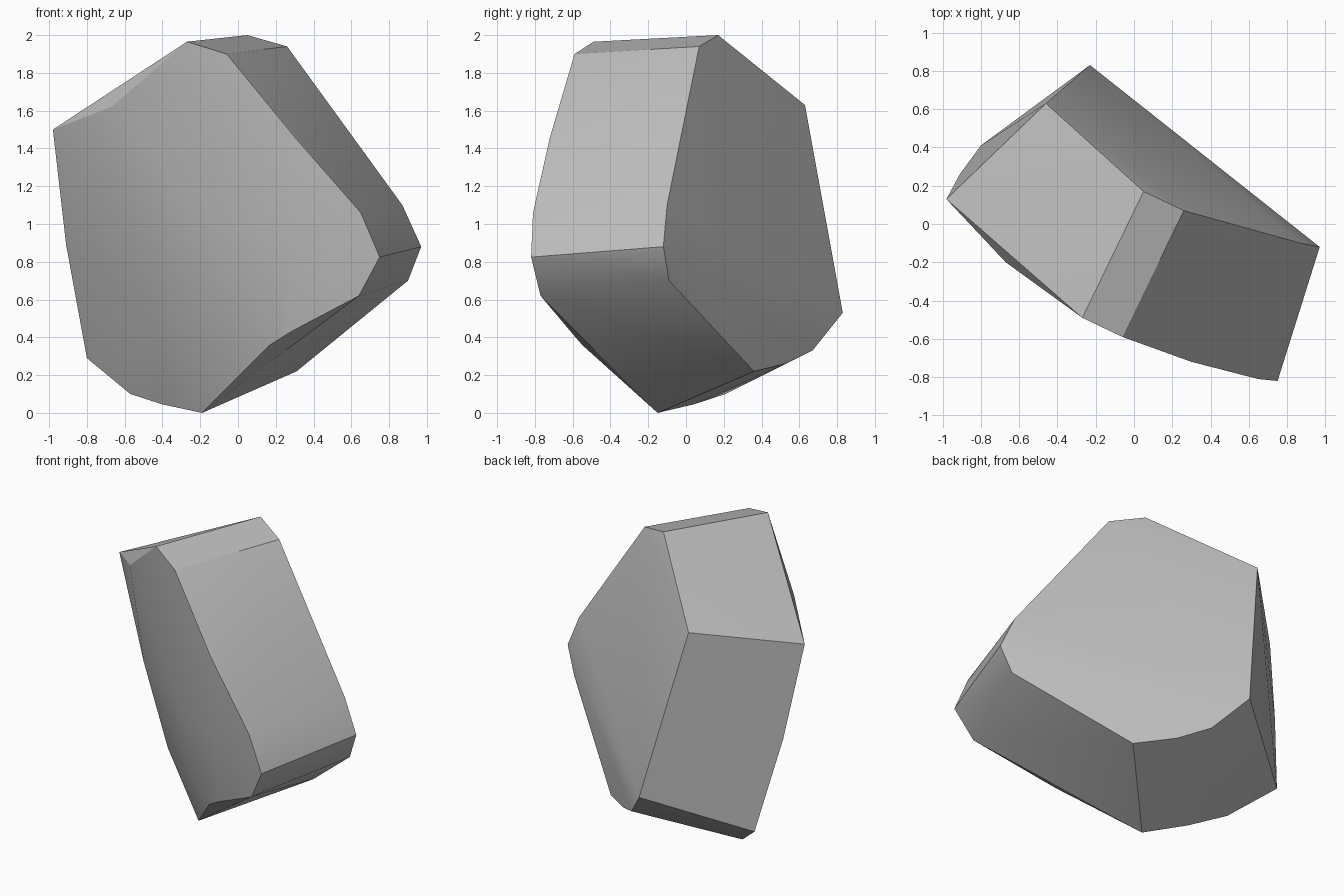
import bpy
import bmesh
import math
from mathutils import Vector

default_cube = bpy.data.objects.get("Cube")
if default_cube:
    bpy.data.objects.remove(default_cube, do_unlink=True)


def make_material(name, color):
    material = bpy.data.materials.new(name)
    material.use_nodes = True
    material.diffuse_color = color
    shader = material.node_tree.nodes["Principled BSDF"]
    shader.inputs["Base Color"].default_value = color
    shader.inputs["Roughness"].default_value = 0.9
    return material


def hull_object(name, points, material, crease_angle):
    """Wrap a cloud of corner points in a clean convex boulder."""
    mesh = bpy.data.meshes.new(name)
    obj = bpy.data.objects.new(name, mesh)
    bpy.context.collection.objects.link(obj)
    bm = bmesh.new()
    for point in points:
        bm.verts.new(Vector(point))
    result = bmesh.ops.convex_hull(bm, input=bm.verts)
    spare = [v for v in bm.verts if not v.link_faces]
    bmesh.ops.delete(bm, geom=spare, context="VERTS")
    # Merge nearly flat triangles into the broad broken faces
    bmesh.ops.dissolve_limit(bm, angle_limit=math.radians(1.5),
                             verts=bm.verts, edges=bm.edges)
    bmesh.ops.recalc_face_normals(bm, faces=bm.faces)
    bm.to_mesh(mesh)
    bm.free()
    mesh.materials.append(material)
    bpy.ops.object.select_all(action="DESELECT")
    obj.select_set(True)
    bpy.context.view_layer.objects.active = obj
    bpy.ops.object.shade_smooth_by_angle(angle=math.radians(crease_angle))
    return obj


# Corners around the top facets
crown = [(-.27, -.49, 1.965), (-.06, -.59, 1.9), (.05, .17, 2),
         (.26, .07, 1.94), (-.98, .13, 1.5), (-.46, .63, 1.63)]

# Blunt nose on the left side
nose = [(.97, -.12, .88), (.87, -.1, 1.1), (.9, -.09, .7),
        (.75, -.82, .825), (.65, -.81, 1.06), (.64, -.77, .62)]

# Underside rim and the lower right edge
underside = [(-.19, -.15, 0), (-.4, .04, .045), (-.57, .21, .1),
             (-.8, .41, .29), (-.91, .26, .89), (-.23, .83, .53),
             (-.06, .67, .33), (.1, .53, .26), (.31, .36, .22)]

# Gentle swelling of the front face
front_swell = [(.17, -.55, .36), (.28, -.61, .43), (.3, -.72, 1.46),
               (-.1, -.53, 1), (-.55, -.22, 1), (-.4, -.18, .45),
               (-.75, .08, .9), (-.7, -.13, 1.4), (-.67, -.2, 1.62),
               (.3, -.7, .9), (-.3, -.42, 1.5)]

stone = make_material("grey stone", (.5, .5, .5, 1))
hull_object("boulder", crown + nose + underside + front_swell, stone, 28)
